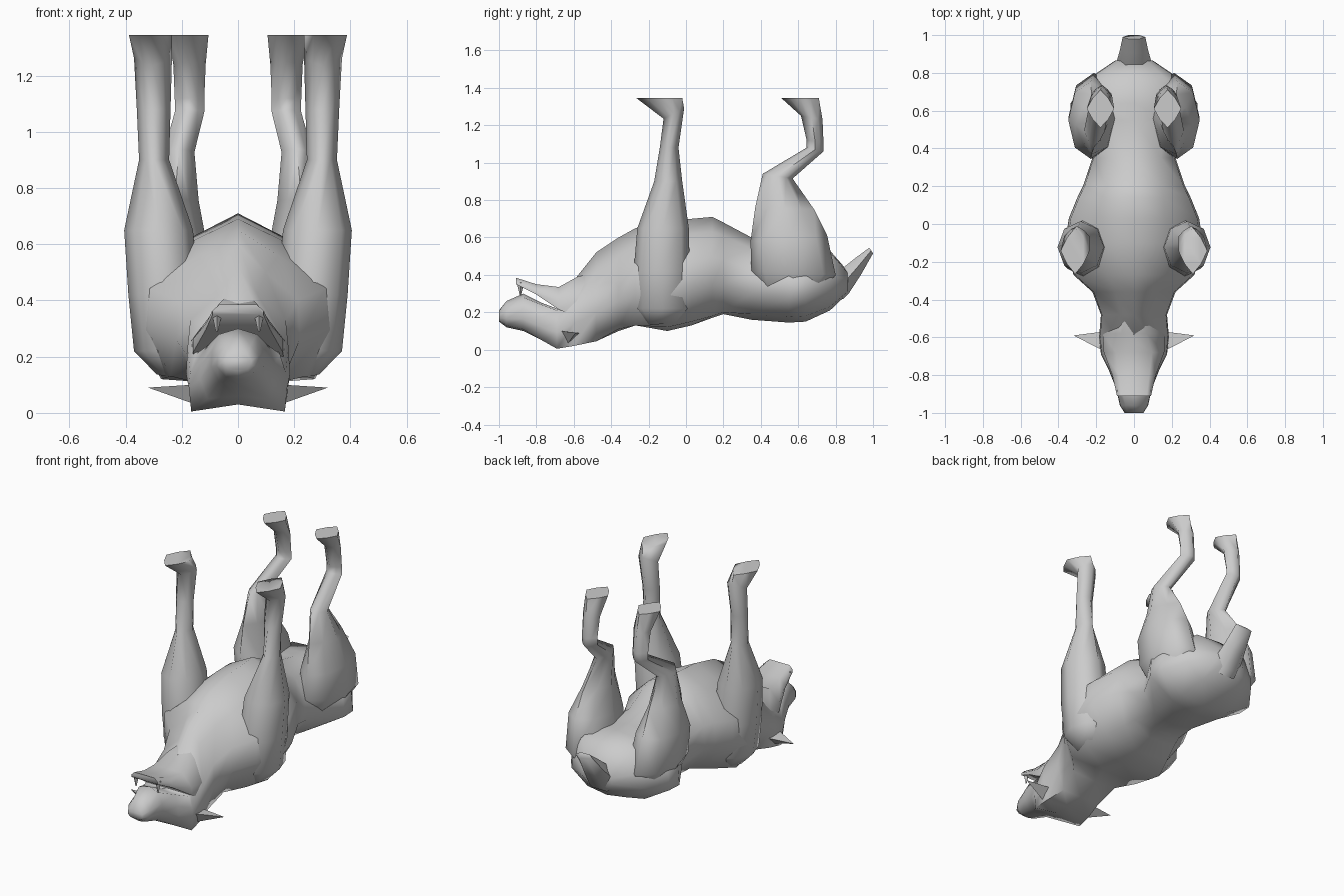
import bpy, bmesh
from math import cos, sin, pi, radians


def finish(name, bm):
    bmesh.ops.recalc_face_normals(bm, faces=bm.faces)
    me = bpy.data.meshes.new(name)
    bm.to_mesh(me)
    bm.free()
    ob = bpy.data.objects.new(name, me)
    bpy.context.collection.objects.link(ob)
    bpy.ops.object.select_all(action='DESELECT')
    ob.select_set(True)
    bpy.context.view_layer.objects.active = ob
    bpy.ops.object.shade_smooth_by_angle(angle=radians(75))
    return ob


def loft(name, rings):
    bm = bmesh.new()
    rows = [[bm.verts.new(p) for p in r] for r in rings]
    n = len(rows[0])
    for a, b in zip(rows, rows[1:]):
        for i in range(n):
            j = (i + 1) % n
            bm.faces.new((a[i], a[j], b[j], b[i]))
    bm.faces.new(rows[0])
    bm.faces.new(rows[-1])
    return finish(name, bm)


def body_ring(y, zb, zt, w, back=0.6, belly=0.5, rise=0.03, drop=0.08):
    # symmetric ten-sided section: spine, back corner, flank x2, belly corner, keel
    h = zt - zb
    half = [(back * w, zb + rise), (w, zb + 0.32 * h), (w * 0.97, zb + 0.6 * h), (belly * w, zt - drop)]
    right = [(x, y, z) for x, z in half]
    left = [(-x, y, z) for x, z in reversed(half)]
    return [(0, y, zb)] + right + [(0, y, zt)] + left


def leg_ring(s, x0, x1, yf, zf, yb, zb, n=8):
    # eight-sided section, pinched to a diamond on the lower leg and foot
    pts = []
    pinch = 0.8 if zf > 0.7 else 1.0
    for i in range(n):
        a = 2 * pi * i / n
        k = pinch if i % 2 else 1.0
        t = 0.5 + 0.5 * k * sin(a)
        x = (x0 + x1) / 2 + (x1 - x0) / 2 * k * cos(a)
        pts.append((s * x, yf + (yb - yf) * t, zf + (zb - zf) * t))
    return pts


# animal lying on its back: torso, neck and muzzle in one loft
loft("body", [body_ring(*r) for r in [
    (-1.00, 0.15, 0.21, 0.05, 0.7, 0.7, 0.005, 0.005),
    (-0.96, 0.12, 0.26, 0.075, 0.6, 0.6, 0.01, 0.02),
    (-0.87, 0.10, 0.30, 0.095, 0.7, 0.7, 0.01, 0.02),
    (-0.77, 0.06, 0.25, 0.135, 0.8, 0.8, -0.01, 0.01),
    (-0.69, 0.03, 0.22, 0.175, 0.95, 0.85, -0.025, 0.01),
    (-0.60, 0.03, 0.37, 0.185, 0.85, 0.5, -0.01, 0.06),
    (-0.48, 0.045, 0.52, 0.175, 0.75, 0.4, 0.0, 0.10),
    (-0.36, 0.10, 0.60, 0.22, 0.7, 0.45, 0.01, 0.10),
    (-0.27, 0.13, 0.65, 0.32, 0.75, 0.45, 0.0, 0.09),
    (-0.10, 0.10, 0.69, 0.365, 0.75, 0.45, 0.02, 0.08),
    (0.03, 0.13, 0.70, 0.345, 0.65, 0.48, 0.02, 0.08),
    (0.14, 0.17, 0.71, 0.30, 0.62, 0.52, 0.01, 0.08),
    (0.20, 0.19, 0.68, 0.27, 0.62, 0.55, 0.01, 0.07),
    (0.35, 0.16, 0.60, 0.22, 0.65, 0.65, 0.03, 0.06),
    (0.55, 0.145, 0.56, 0.34, 0.5, 0.5, 0.03, 0.03),
    (0.64, 0.15, 0.55, 0.335, 0.5, 0.55, 0.03, 0.02),
    (0.77, 0.21, 0.53, 0.24, 0.55, 0.7, 0.02, 0.01),
    (0.865, 0.30, 0.42, 0.10, 0.7, 0.7, 0.01, 0.01)]])

# lower jaw, opening above the muzzle, tapering into the throat
jaw = [(-0.91, 0.35, 0.385, 0.09, 0.75), (-0.80, 0.295, 0.35, 0.115, 0.7),
       (-0.68, 0.215, 0.335, 0.16, 0.6), (-0.58, 0.17, 0.39, 0.165, 0.4), (-0.46, 0.18, 0.42, 0.12, 0.3)]
loft("lower_jaw", [[(-w, y, b), (w, y, b), (w, y, b + 0.4 * (t - b)), (k * w, y, t),
                    (-k * w, y, t), (-w, y, b + 0.4 * (t - b))] for y, b, t, w, k in jaw])

# stubby tail
tail = [(0.76, 0.36, 0.84, 0.27, 0.10), (0.83, 0.43, 0.87, 0.30, 0.095),
        (0.905, 0.49, 0.935, 0.40, 0.075), (0.98, 0.545, 1.0, 0.515, 0.06)]
loft("tail", [[(-0.5 * w, y0, z0), (0.5 * w, y0, z0), (w, (y0 + y1) / 2, (z0 + z1) / 2),
               (0.5 * w, y1, z1), (-0.5 * w, y1, z1), (-w, (y0 + y1) / 2, (z0 + z1) / 2)]
              for y0, z0, y1, z1, w in tail])

# each leg section: inner x, outer x, front y z, back y z
front = [(0.14, 0.29, -0.22, 0.13, -0.03, 0.145), (0.12, 0.37, -0.28, 0.22, 0.03, 0.22),
         (0.14, 0.39, -0.28, 0.42, 0.02, 0.42), (0.16, 0.405, -0.26, 0.65, 0.015, 0.65),
         (0.245, 0.352, -0.17, 0.90, -0.02, 0.90), (0.24, 0.36, -0.14, 1.08, -0.04, 1.08),
         (0.235, 0.37, -0.12, 1.235, -0.01, 1.29), (0.235, 0.388, -0.265, 1.345, -0.02, 1.345)]
hind = [(0.05, 0.24, 0.43, 0.22, 0.68, 0.24), (0.08, 0.345, 0.35, 0.42, 0.80, 0.40),
        (0.11, 0.348, 0.345, 0.58, 0.755, 0.61), (0.14, 0.31, 0.37, 0.76, 0.685, 0.75),
        (0.155, 0.265, 0.41, 0.94, 0.57, 0.915), (0.12, 0.225, 0.645, 1.08, 0.735, 1.06),
        (0.12, 0.225, 0.645, 1.12, 0.735, 1.11), (0.115, 0.23, 0.615, 1.25, 0.73, 1.23),
        (0.105, 0.25, 0.51, 1.345, 0.71, 1.345)]

for side, s in (("right", 1), ("left", -1)):
    loft("front_leg_" + side, [leg_ring(s, *r) for r in front])
    loft("hind_leg_" + side, [leg_ring(s, *r) for r in hind])

    # pointed ear
    bm = bmesh.new()
    v = [bm.verts.new((s * x, y, z)) for x, y, z in
         [(0.165, -0.67, 0.10), (0.165, -0.63, 0.035), (0.165, -0.57, 0.09), (0.32, -0.59, 0.09)]]
    for f in ((0, 1, 2), (0, 1, 3), (1, 2, 3), (2, 0, 3)):
        bm.faces.new([v[i] for i in f])
    finish("ear_" + side, bm)

    # fang
    loft("fang_" + side, [[(s * (0.075 + r * a), -0.885 + r * b, z)
                           for a, b in ((1, 0), (0, 1), (-1, 0), (0, -1))]
                          for r, z in ((0.02, 0.36), (0.004, 0.29))])
